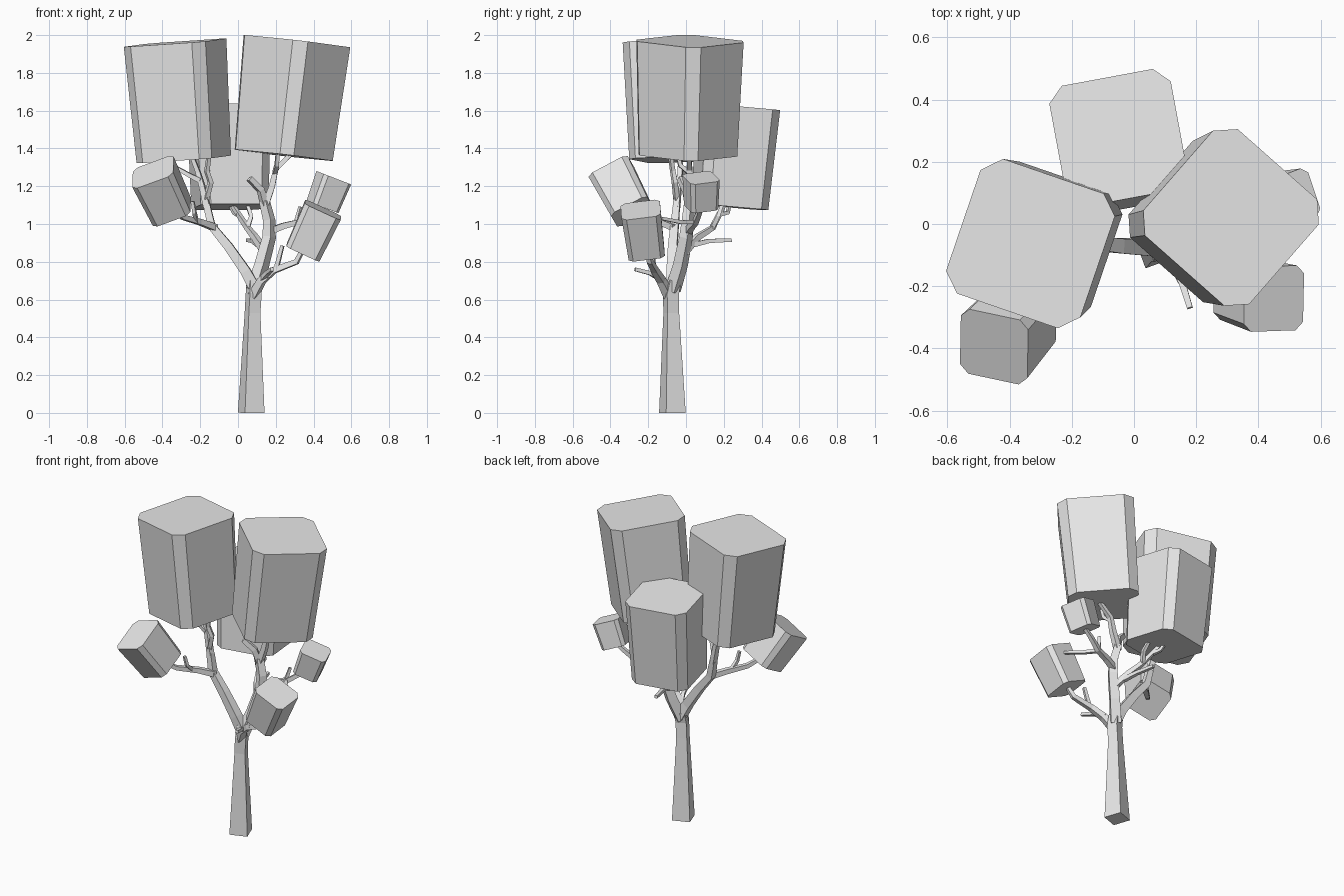
import bpy, bmesh, math
from mathutils import Vector

cube = bpy.data.objects.get("Cube")
if cube:
    bpy.data.objects.remove(cube, do_unlink=True)

grey = bpy.data.materials.new("plain_grey")
grey.use_nodes = True
grey.diffuse_color = (0.8, 0.8, 0.8, 1)
grey.node_tree.nodes["Principled BSDF"].inputs["Base Color"].default_value = (0.8, 0.8, 0.8, 1)


def loft(name, points, sides, turn, chamfer=0.0):
    """Sweep a square (optionally with cut corners) along points."""
    pts = [Vector(p) for p in points]
    across = Vector((-math.sin(turn), math.cos(turn), 0))
    bm = bmesh.new()
    rings = []
    for i, (p, side) in enumerate(zip(pts, sides)):
        axis = (pts[min(i + 1, len(pts) - 1)] - pts[max(i - 1, 0)]).normalized()
        u = across.cross(axis).normalized()
        v = axis.cross(u)
        h, c = side / 2, side / 2 * (1 - 2 * chamfer)
        quarter = [(h, c), (c, h)] if chamfer else [(h, h)]
        ring = []
        for k in range(4):
            for a, b in quarter:
                for _ in range(k):
                    a, b = -b, a
                ring.append(bm.verts.new(p + u * a + v * b))
        rings.append(ring)
    for low, high in zip(rings, rings[1:]):
        n = len(low)
        for j in range(n):
            bm.faces.new((low[j], low[(j + 1) % n], high[(j + 1) % n], high[j]))
    bm.faces.new(rings[0][::-1])
    bm.faces.new(rings[-1])
    bmesh.ops.recalc_face_normals(bm, faces=bm.faces)
    mesh = bpy.data.meshes.new(name)
    bm.to_mesh(mesh)
    bm.free()
    mesh.materials.append(grey)
    bpy.context.collection.objects.link(bpy.data.objects.new(name, mesh))


def foliage(name, bottom, top, side, degrees):
    loft(name, (bottom, top), (side * 0.92, side), math.radians(degrees), 0.125)


def branch(name, start, end, *points):
    """Tapering branch from width start to width end."""
    chord = Vector(points[-1]) - Vector(points[0])
    n = len(points) - 1
    widths = [start + (end - start) * i / n for i in range(n + 1)]
    loft(name, points, widths, math.atan2(chord.y, chord.x))


# Foliage blocks, slightly narrower at the bottom
foliage("foliage_right_large", (-.287, -.05, 1.342), (-.333, -.063, 1.96), .458, -19)
foliage("foliage_left_large", (.242, .01, 1.364), (.312, .021, 1.968), .456, -41.5)
foliage("foliage_back", (-.042, .232, 1.09), (-.05, .277, 1.62), .397, 10.5)
foliage("foliage_right_small", (-.35, -.285, 1.065), (-.45, -.395, 1.275), .235, -12)
foliage("foliage_left_front_small", (.345, -.21, .85), (.45, -.24, 1.075), .21, 2)
foliage("foliage_left_back_small", (.447, .08, 1.09), (.507, .08, 1.245), .165, 21)

# Trunk
loft("trunk", ((.07, -.072, 0), (.077, -.078, .53), (.083, -.08, .63), (.085, -.065, .7)),
     (.11, .065, .066, .062), math.radians(20))

# Right limb and its forks
branch("right_limb", .06, .035, (.09, -.07, .66), (.04, -.075, .75), (-.05, -.07, .88),
       (-.14, -.06, .99), (-.165, -.05, 1.1))
branch("right_limb_upper", .034, .02, (-.163, -.05, 1.09), (-.19, -.04, 1.2),
       (-.21, -.03, 1.27), (-.24, -.03, 1.35))
branch("right_limb_inner_twig", .026, .02, (-.17, -.05, 1.13), (-.145, -.06, 1.22),
       (-.165, -.07, 1.28), (-.155, -.08, 1.35))
branch("right_limb_outer_twig", .026, .018, (-.2, -.04, 1.23), (-.26, -.03, 1.26), (-.33, .01, 1.3))
branch("right_small_branch", .036, .02, (-.12, -.06, .98), (-.2, -.13, 1.01),
       (-.29, -.22, 1.035), (-.35, -.285, 1.08))
branch("right_small_twig", .022, .016, (-.22, -.15, 1.01), (-.23, -.2, 1.06), (-.24, -.21, 1.12))

# Left limb and its forks
branch("left_limb", .062, .042, (.083, -.07, .65), (.125, -.03, .78), (.165, 0, .93),
       (.165, .01, 1.02), (.14, .02, 1.12))
branch("left_limb_stub", .036, .028, (.142, .02, 1.1), (.12, .0, 1.18), (.06, -.03, 1.24))
branch("left_limb_upper", .036, .022, (.145, .02, 1.1), (.18, .02, 1.2),
       (.2, .02, 1.29), (.28, .015, 1.37))
branch("left_limb_upper_twig", .024, .018, (.195, .02, 1.27), (.205, -.03, 1.31), (.21, -.05, 1.38))
branch("left_back_branch", .036, .02, (.165, .01, .96), (.24, .03, .99),
       (.32, .05, 1.01), (.39, .07, 1.06), (.447, .08, 1.1))
branch("left_back_twig", .022, .016, (.31, .05, 1.01), (.37, -.03, 1.01), (.43, -.13, 1.03))
branch("left_back_upright_twig", .02, .016, (.31, .05, 1.01), (.33, .07, 1.09))

# Front branch
branch("front_branch", .045, .02, (.08, -.09, .62), (.125, -.13, .7), (.19, -.165, .755),
       (.31, -.19, .8), (.345, -.21, .87))
branch("front_twig", .026, .018, (.12, -.12, .7), (.155, -.19, .74), (.18, -.27, .76))
branch("front_upright_twig", .024, .018, (.2, -.17, .755), (.215, -.175, .81), (.235, -.18, .885))

# Back branch
branch("back_branch", .036, .02, (.145, -.01, .85), (.09, .06, .93), (.05, .14, .98), (-.03, .2, 1.1))
branch("back_twig", .026, .018, (.11, .04, .89), (.08, .12, .91), (.05, .24, .915))
branch("back_upright_twig", .024, .018, (.05, .14, .98), (.07, .17, 1.04), (.05, .19, 1.1))
branch("back_side_twig", .022, .016, (.0, .175, 1.05), (-.02, .22, 1.06), (-.04, .23, 1.1))
